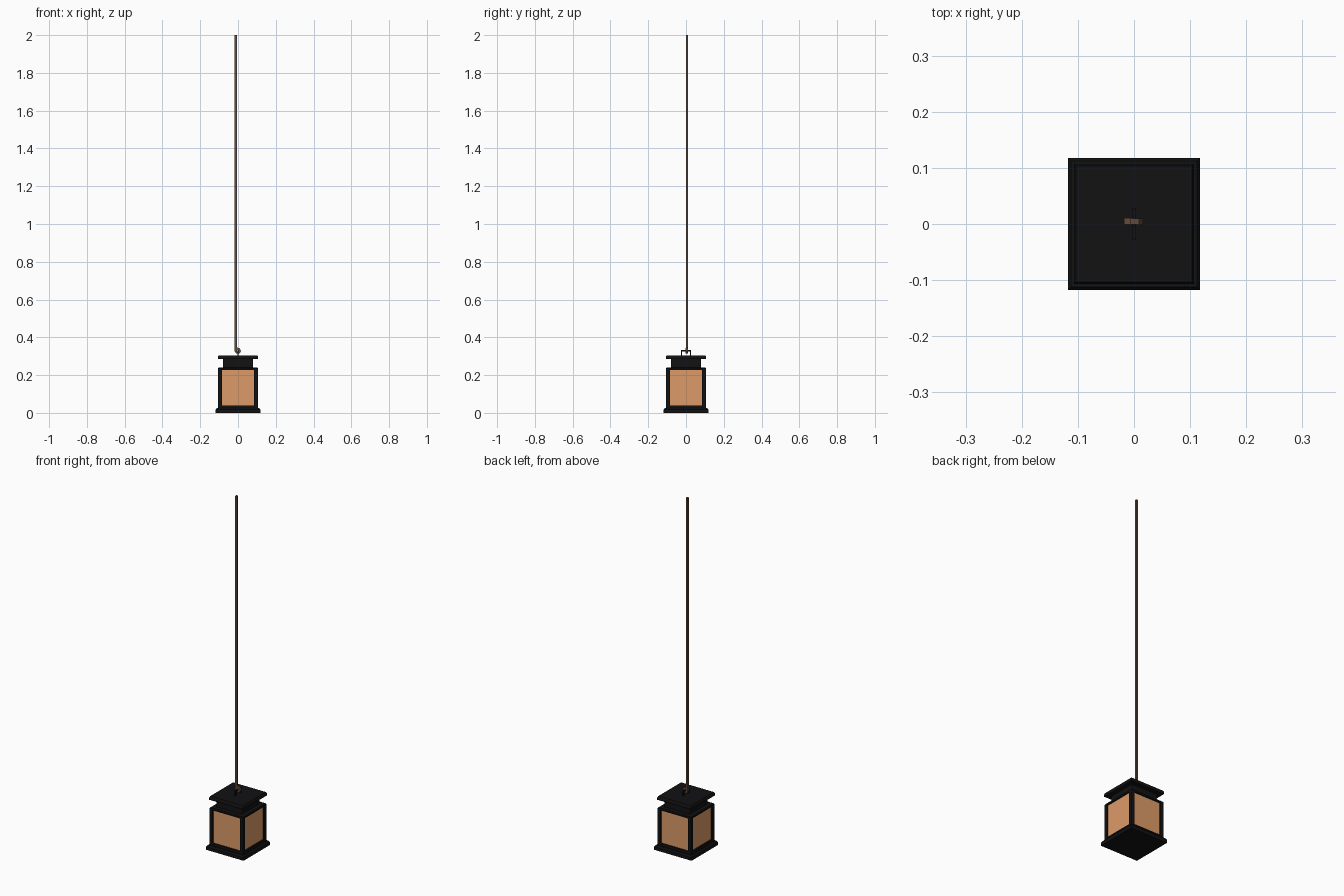
import bpy, bmesh
from mathutils import Vector

if "Cube" in bpy.data.objects:
    bpy.data.objects.remove(bpy.data.objects["Cube"])


def mat(name, col):
    m = bpy.data.materials.new(name)
    m.diffuse_color = (*col, 1)
    m.use_nodes = True
    m.node_tree.nodes["Principled BSDF"].inputs["Base Color"].default_value = m.diffuse_color
    return m


IRON = mat("black_iron", (0.006, 0.006, 0.007))
GLASS = mat("amber_glass", (0.72, 0.33, 0.14))
ROPE = mat("brown_rope", (0.13, 0.075, 0.045))


def finish(name, bm, material):
    bmesh.ops.recalc_face_normals(bm, faces=bm.faces)
    me = bpy.data.meshes.new(name)
    bm.to_mesh(me)
    bm.free()
    me.materials.append(material)
    ob = bpy.data.objects.new(name, me)
    bpy.context.collection.objects.link(ob)
    return ob


def square_stack(name, profile, material):
    """Stack of square rings, each (half width, height), capped at both ends."""
    bm = bmesh.new()
    rings = [[bm.verts.new((sx * r, sy * r, z))
              for sx, sy in ((-1, -1), (1, -1), (1, 1), (-1, 1))] for r, z in profile]
    for a, b in zip(rings, rings[1:]):
        for i in range(4):
            j = (i + 1) % 4
            bm.faces.new((a[i], a[j], b[j], b[i]))
    bm.faces.new(rings[0][::-1])
    bm.faces.new(rings[-1])
    return finish(name, bm, material)


def box(name, x, y, z, material):
    bm = bmesh.new()
    bmesh.ops.create_cube(bm, size=1)
    for v in bm.verts:
        v.co = [(lo + hi) / 2 + c * (hi - lo) for c, (lo, hi) in zip(v.co, (x, y, z))]
    return finish(name, bm, material)


def sweep(name, pts, hw, hd, side, material):
    """Rectangular bar along a planar path; side is the path plane's normal."""
    bm = bmesh.new()
    pts, side = [Vector(p) for p in pts], Vector(side)
    rings = []
    for i, p in enumerate(pts):
        a = (p - pts[max(i - 1, 0)]).normalized()
        b = (pts[min(i + 1, len(pts) - 1)] - p).normalized()
        t = (a + b).normalized()
        n = side.cross(t) * (hw / max(t.dot(a if i else b), 0.5))
        s = side * hd
        rings.append([bm.verts.new(p + o) for o in (n + s, s - n, -n - s, n - s)])
    for a, b in zip(rings, rings[1:]):
        for i in range(4):
            j = (i + 1) % 4
            bm.faces.new((a[i], a[j], b[j], b[i]))
    bm.faces.new(rings[0])
    bm.faces.new(rings[-1][::-1])
    return finish(name, bm, material)


# Lantern body: base plate, glass, neck and roof
square_stack("base_plate", [(0.118, 0.0), (0.118, 0.018), (0.112, 0.026)], IRON)
square_stack("glass_panes", [(0.097, 0.026), (0.097, 0.236)], GLASS)
square_stack("top_frame", [(0.105, 0.228), (0.105, 0.236), (0.102, 0.24)], IRON)
square_stack("bottom_frame", [(0.105, 0.024), (0.105, 0.04)], IRON)
square_stack("neck", [(0.08, 0.236), (0.08, 0.286)], IRON)
square_stack("roof", [(0.107, 0.284), (0.107, 0.296), (0.103, 0.304)], IRON)

# Corner posts
for sx in (-1, 1):
    for sy in (-1, 1):
        box("corner_post", sorted((sx * 0.086, sx * 0.105)),
            sorted((sy * 0.086, sy * 0.105)), (0.03, 0.232), IRON)

# Handle loop on the roof
sweep("handle", [(0, -0.024, 0.30), (0, -0.024, 0.329), (0, 0.024, 0.329), (0, 0.024, 0.30)],
      0.0035, 0.0035, (1, 0, 0), IRON)

# Rope hanging from above, hooked under the handle bar
sweep("rope", [(-0.012, 0.005, 2.0), (-0.012, 0.005, 0.328), (-0.006, 0.005, 0.319),
               (0.004, 0.004, 0.319), (0.010, 0.004, 0.328), (0.005, 0.004, 0.338),
               (-0.008, 0.005, 0.341)],
      0.0055, 0.0055, (0, 1, 0), ROPE)
